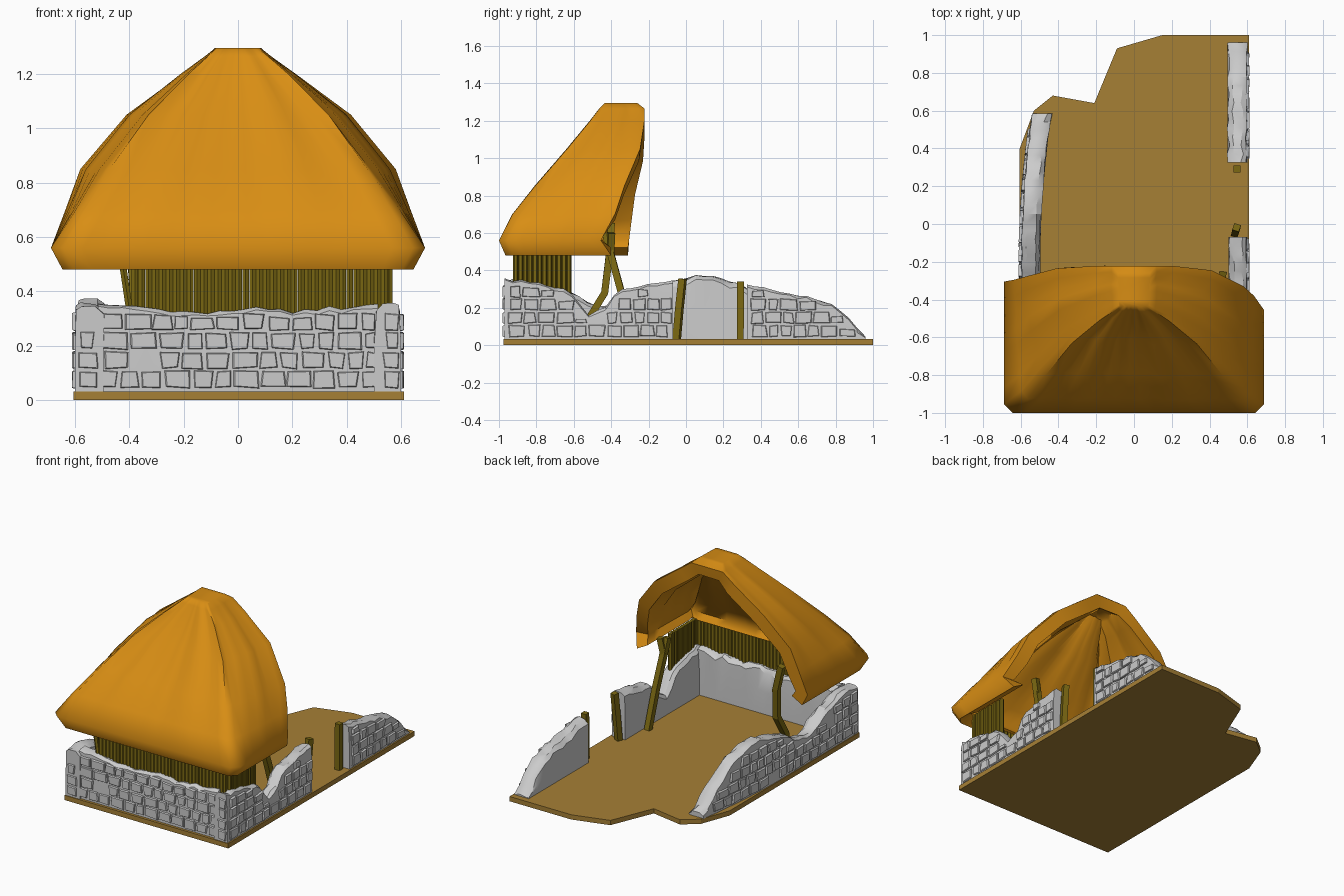
import bpy, bmesh, math, random
from mathutils import Vector

if "Cube" in bpy.data.objects:
    bpy.data.objects.remove(bpy.data.objects["Cube"])

random.seed(7)
R = random.uniform


def material(name, rgb):
    m = bpy.data.materials.new(name)
    m.diffuse_color = (*rgb, 1)
    m.use_nodes = True
    m.node_tree.nodes["Principled BSDF"].inputs["Base Color"].default_value = m.diffuse_color
    return m


THATCH = material("thatch", (0.69, 0.27, 0.007))
EARTH = material("earth", (0.38, 0.215, 0.036))
WOOD = material("wood", (0.2, 0.14, 0.006))
STONE = material("stone", (0.63, 0.63, 0.63))


def finish(bm, name, mat=None, smooth=None, recalc=True):
    if recalc:
        bmesh.ops.recalc_face_normals(bm, faces=bm.faces)
    me = bpy.data.meshes.new(name)
    bm.to_mesh(me)
    bm.free()
    ob = bpy.data.objects.new(name, me)
    bpy.context.collection.objects.link(ob)
    if mat:
        me.materials.append(mat)
    if smooth:
        me.shade_smooth()
        me.set_sharp_from_angle(angle=math.radians(smooth))
    return ob


# ---- floor slab with broken back edge
bm = bmesh.new()
outline = [(-.605, -.975), (.61, -.975), (.61, 1), (.15, 1), (-.09, .93),
           (-.21, .64), (-.43, .68), (-.53, .6), (-.605, .4)]
f = bm.faces.new([bm.verts.new((x, y, 0)) for x, y in outline])
ext = bmesh.ops.extrude_face_region(bm, geom=[f])["geom"]
bmesh.ops.translate(bm, verts=[v for v in ext if isinstance(v, bmesh.types.BMVert)], vec=(0, 0, .032))
finish(bm, "floor", EARTH)


# ---- ruined stone walls: path points are (x, y, top height) along the outer face
def sampler(path):
    pts = [Vector(p) for p in path]
    acc = [0]
    for a, b in zip(pts, pts[1:]):
        acc.append(acc[-1] + (b - a).xy.length)

    def at(s):
        s = min(max(s, 0), acc[-1])
        for i in range(len(pts) - 1):
            if s <= acc[i + 1] + 1e-9:
                return pts[i].lerp(pts[i + 1], (s - acc[i]) / (acc[i + 1] - acc[i]))
        return pts[-1].copy()
    return at, acc[-1]


def add_stones(bm, path, inward):
    at, length = sampler(path)
    n = Vector(inward)
    for row in range(4):
        z0 = .045 + row * .071
        s = .01 + R(0, .02)
        while s < length - .035:
            w = min(R(.055, .1), length - .006 - s)
            top = min(z0 + .063, at(s).z - .015, at(s + w).z - .015)
            if top - z0 > .025 and w > .03 and random.random() > .03:
                lean = R(-.008, .008)
                c = [(s + R(0, .006) + lean, z0 + R(-.003, .006)), (s + w - R(0, .006) - lean, z0 + R(-.003, .006)),
                     (s + w - R(0, .006), top - R(-.002, .007)), (s + R(0, .006), top - R(-.002, .007))]
                mid = (sum(p[0] for p in c) / 4, sum(p[1] for p in c) / 4)
                rings = []
                for depth, k in ((.008, 1), (-.005, 1), (-.010, .9)):
                    ring = []
                    for a, z in c:
                        a, z = mid[0] + (a - mid[0]) * k, mid[1] + (z - mid[1]) * k
                        p = at(a)
                        ring.append(bm.verts.new(Vector((p.x, p.y, z)) + n * (depth + R(-.001, .001))))
                    rings.append(ring)
                for lo, hi in zip(rings, rings[1:]):
                    for i in range(4):
                        bm.faces.new((lo[i], lo[(i + 1) % 4], hi[(i + 1) % 4], hi[i]))
                bm.faces.new(rings[-1])
                bm.faces.new(rings[0][::-1])
            s += w + .008


def wall(name, path, inward, thick, extra=None):
    bm = bmesh.new()
    at, length = sampler(path)
    n = Vector(inward)
    steps = max(2, round(length / .045))
    rings = []
    for i in range(steps + 1):
        p = at(length * i / steps)
        h = max(p.z + R(-.008, .008), .045)
        base = Vector((p.x, p.y, 0))
        sec = [(0, .03), (R(0, .003), .03 + (h - .03) * .6), (R(.002, .01), h - R(.006, .018)),
               (thick * R(.2, .35), h), (thick * R(.65, .8), h - R(-.004, .01)),
               (thick * R(.88, 1.03), h - R(.015, .035)), (thick, .03 + (h - .03) * .5), (thick, .03)]
        rings.append([bm.verts.new(base + n * d + Vector((0, 0, max(z, .03)))) for d, z in sec])
    for a, b in zip(rings, rings[1:]):
        for i in range(8):
            j = (i + 1) % 8
            bm.faces.new((a[i], a[j], b[j], b[i]))
    bm.faces.new(rings[0])
    bm.faces.new(rings[-1])
    add_stones(bm, path, inward)
    if extra:
        add_stones(bm, *extra)
    finish(bm, name, STONE, 28)


wall("front_wall", [(x, -.957, z) for x, z in
     [(-.515, .355), (-.42, .345), (-.25, .33), (-.15, .32), (0, .335), (.1, .34), (.2, .32), (.3, .335), (.515, .35)]],
     (0, 1, 0), .1)
wall("left_wall", [(-.6, -.97, .35), (-.6, -.85, .36), (-.6, -.65, .3), (-.6, -.45, .2), (-.6, -.3, .25),
                   (-.6, -.1, .345), (-.595, .05, .375), (-.585, .2, .36), (-.575, .3, .32),
                   (-.56, .45, .2), (-.54, .585, .06)],
     (1, 0, 0), .105, ([(-.6, -.97, .35), (-.51, -.97, .35)], (0, 1, 0)))
wall("right_front_wall", [(.6, y, z) for y, z in
     [(-.97, .35), (-.85, .34), (-.65, .3), (-.58, .24), (-.53, .15), (-.44, .2), (-.36, .29), (-.2, .33), (-.07, .345)]],
     (-1, 0, 0), .1, ([(.51, -.97, .35), (.6, -.97, .35)], (0, 1, 0)))
wall("right_back_wall", [(.6, y, z) for y, z in
     [(.325, .33), (.42, .31), (.55, .28), (.7, .25), (.8, .215), (.88, .13), (.96, .045)]], (-1, 0, 0), .105)

# ---- row of upright slats between wall and eaves
bm = bmesh.new()
spots = [(-.405 + .0255 * i, -.91) for i in range(38)] + [(.555, -.885 + .0258 * i) for i in range(11)]
for i, (x, y) in enumerate(spots):
    made = bmesh.ops.create_cone(bm, cap_ends=True, segments=6, radius1=.0145, radius2=.0145, depth=.3)["verts"]
    for v in made:
        v.co += Vector((x, y, .37))
        if i == 0:
            v.co.x -= (v.co.z - .37) * .15
finish(bm, "slats", WOOD)


# ---- timber posts
def post(name, paths, r):
    cu = bpy.data.curves.new(name, "CURVE")
    cu.dimensions = "3D"
    cu.bevel_depth, cu.bevel_resolution, cu.use_fill_caps = r, 0, True
    for pts in paths:
        sp = cu.splines.new("POLY")
        sp.use_smooth = False
        sp.points.add(len(pts) - 1)
        for q, p in zip(sp.points, pts):
            q.co = (*p, 1)
            q.tilt = math.pi / 4
    cu.materials.append(WOOD)
    bpy.context.collection.objects.link(bpy.data.objects.new(name, cu))


post("door_post_front", [[(.535, -.05, .03), (.54, -.035, .2), (.543, -.018, .355)]], .026)
post("door_post_back", [[(.545, .29, .03), (.545, .292, .34)]], .026)
post("right_roof_post", [[(.47, -.27, .03), (.465, -.345, .28), (.45, -.40, .48), (.44, -.43, .60)],
                         [(.448, -.405, .5), (.47, -.4, .6)]], .026)
post("left_roof_post", [[(-.37, -.54, .03), (-.37, -.52, .14), (-.37, -.435, .28), (-.385, -.41, .48), (-.43, -.4, .65)]], .027)

# ---- thatched roof shell: z, half width at back and front, front y, right/left back y, fold strength
levels = [(.48, .645, .645, -.965, -.40, -.31, 0), (.56, .688, .688, -1.0, -.455, -.305, 0),
          (.70, .635, .6, -.925, -.38, -.295, .3), (.85, .58, .5, -.80, -.33, -.28, .8),
          (1.05, .41, .345, -.625, -.245, -.235, 1), (1.2, .205, .19, -.505, -.222, -.222, .7),
          (1.265, .118, .115, -.46, -.222, -.222, .3), (1.295, .085, .08, -.435, -.26, -.26, 0)]
SIDE, FRONT = 7, 17
folds = [R(-.024, .02) for _ in range(2 * SIDE + FRONT + 3)]
bm = bmesh.new()
rows = []
for z, xb, xf, yf, yr, yl, w in levels:
    c = .045 * xf / .69
    key = [(xb, yr), (xf, yf + c), (xf - c, yf), (c - xf, yf), (-xf, yf + c), (-xb, yl)]
    ring = []
    for (a, b), count in zip(zip(key, key[1:]), (SIDE, 1, FRONT, 1, SIDE)):
        ring += [Vector(a).lerp(Vector(b), i / count) for i in range(count)]
    ring.append(Vector(key[-1]))
    row = []
    for j, p in enumerate(ring):
        out = (p - Vector((0, -.33))).normalized()
        inner = 0 < j < len(ring) - 1
        p = p + out * (folds[j] * w if inner else 0)
        row.append(bm.verts.new((p.x, p.y, z)))
    rows.append(row)
for a, b in zip(rows, rows[1:]):
    for j in range(len(a) - 1):
        bm.faces.new((a[j], b[j], b[j + 1], a[j + 1]))
    # close the ridge behind the apex above the open gable
    if b is rows[-1]:
        bm.faces.new((a[-1], b[-1], b[0], a[0]))
bm.faces.new(rows[-1][::-1])
roof = finish(bm, "thatched_roof", THATCH, recalc=False)
sol = roof.modifiers.new("thickness", "SOLIDIFY")
sol.thickness, sol.offset = .088, -1
bpy.context.view_layer.objects.active = roof
roof.select_set(True)
bpy.ops.object.modifier_apply(modifier=sol.name)
roof.data.shade_smooth()
roof.data.set_sharp_from_angle(angle=math.radians(66))
